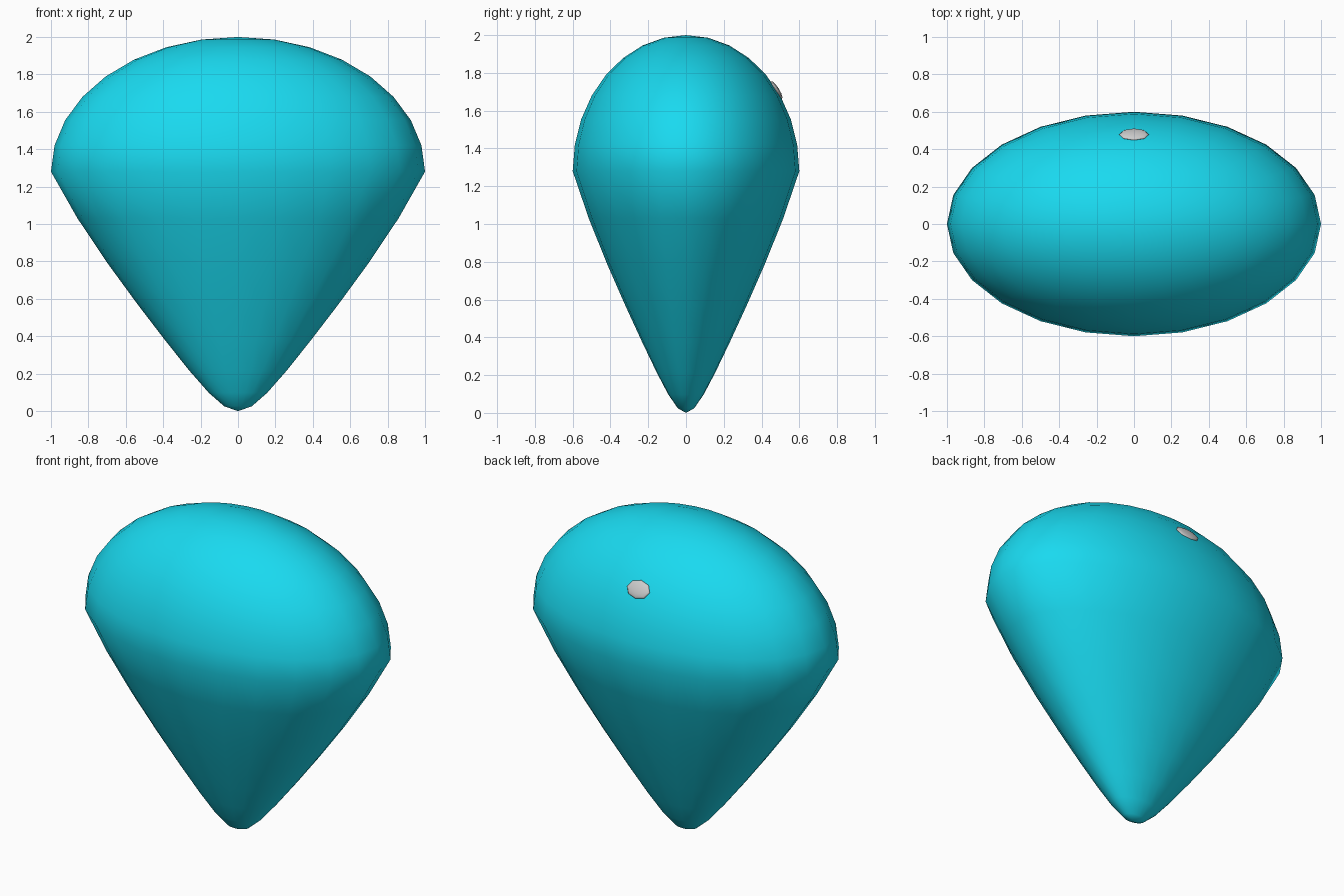
import bpy
import math

if "Cube" in bpy.data.objects:
    bpy.data.objects.remove(bpy.data.objects["Cube"])

MID, TAPER = 1.28, 0.64

# Body: flattened sphere, domed above the widest ring and tapered to a blunt tip below
bpy.ops.mesh.primitive_uv_sphere_add(segments=24, ring_count=16, radius=1)
body = bpy.context.object
body.name = "teardrop_body"
for v in body.data.vertices:
    x, y, z = v.co
    if z >= 0:
        v.co = (x, y * 0.6, MID + z * (2 - MID))
    else:
        t = 1 + TAPER * z
        v.co = (x * t, y * 0.6 * t, MID + z * MID)
bpy.ops.object.shade_smooth()

cyan = bpy.data.materials.new("cyan")
cyan.diffuse_color = (0.01, 0.7, 0.87, 1)
cyan.use_nodes = True
cyan.node_tree.nodes["Principled BSDF"].inputs["Base Color"].default_value = cyan.diffuse_color
body.data.materials.append(cyan)

# Small grey stud just breaking through the upper back
bpy.ops.mesh.primitive_uv_sphere_add(segments=8, ring_count=6, radius=1,
                                     location=(0, 0.478, 1.708),
                                     rotation=(math.radians(-58), 0, 0))
stud = bpy.context.object
stud.name = "back_stud"
stud.scale = (0.08, 0.056, 0.016)
bpy.ops.object.shade_smooth()
